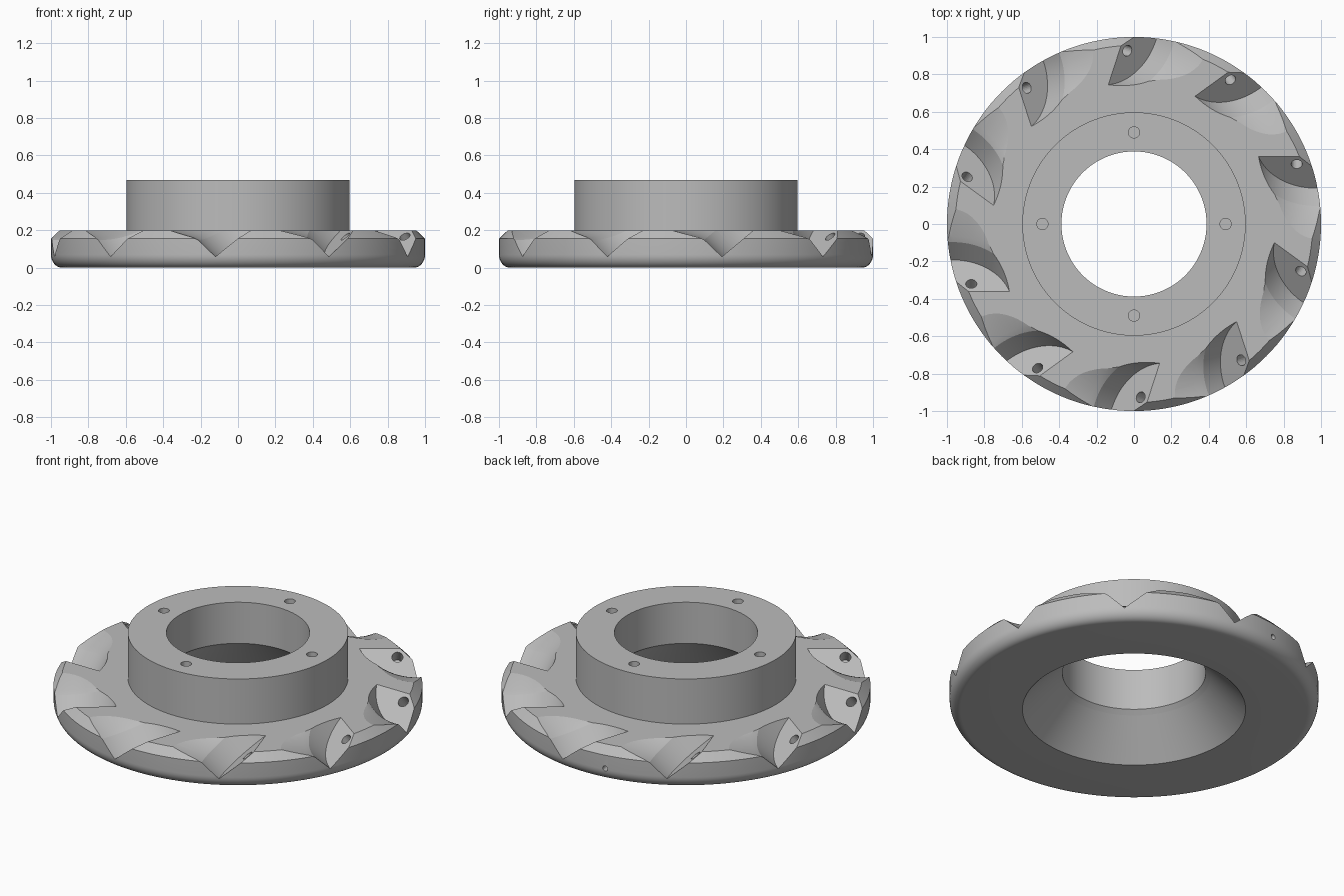
import bpy, bmesh, math
from mathutils import Matrix, Vector

cube = bpy.data.objects.get("Cube")
if cube:
    bpy.data.objects.remove(cube, do_unlink=True)

steel = bpy.data.materials.new("grey steel")
steel.use_nodes = True
GREY = (0.5, 0.5, 0.5, 1)
steel.diffuse_color = GREY
steel.node_tree.nodes["Principled BSDF"].inputs["Base Color"].default_value = GREY


def lathe(name, profile, segments):
    """Revolve a closed (radius, height) loop; radius zero points become poles."""
    bm = bmesh.new()
    rings = []
    for r, z in profile:
        if r == 0:
            rings.append([bm.verts.new((0, 0, z))] * segments)
        else:
            rings.append([bm.verts.new((r * math.cos(a), r * math.sin(a), z))
                          for a in (math.tau * i / segments for i in range(segments))])
    for k, ring in enumerate(rings):
        after = rings[(k + 1) % len(rings)]
        for i in range(segments):
            j = (i + 1) % segments
            corners = list(dict.fromkeys((ring[i], ring[j], after[j], after[i])))
            if len(corners) > 2:
                bm.faces.new(corners)
    bmesh.ops.recalc_face_normals(bm, faces=bm.faces)
    mesh = bpy.data.meshes.new(name)
    bm.to_mesh(mesh)
    bm.free()
    mesh.materials.append(steel)
    obj = bpy.data.objects.new(name, mesh)
    bpy.context.collection.objects.link(obj)
    return obj


def rod(name, radius, low, high):
    return lathe(name, [(0, low), (radius, low), (radius, high), (0, high)], 24)


def finish(body, cutters):
    """Cut, then shade smooth with sharp edges kept."""
    bpy.context.view_layer.objects.active = body
    for cutter in cutters:
        cutter.hide_render = True
        mod = body.modifiers.new("cut", 'BOOLEAN')
        mod.operation, mod.solver, mod.object = 'DIFFERENCE', 'EXACT', cutter
        bpy.ops.object.modifier_apply(modifier=mod.name)
    for cutter in cutters:
        bpy.data.objects.remove(cutter, do_unlink=True)
    bpy.ops.object.select_all(action='DESELECT')
    body.select_set(True)
    bpy.ops.object.shade_smooth_by_angle(angle=math.radians(13))


# Flange with rounded lower rim, chamfered upper rim and conical opening
rounded = [(0.94 + 0.06 * math.sin(t), 0.07 - 0.07 * math.cos(t))
           for t in (math.pi / 2 * i / 10 for i in range(11))]
flange = lathe("flange", [(0.605, 0), *rounded, (1, 0.155), (0.955, 0.2), (0.413, 0.2)], 144)

# Ten tilted pockets, each with a flat seat and a screw hole
tilt = Matrix.Rotation(math.radians(40), 4, 'X')
pocket_profile = [(0, 0), (0.32, 0), (0.335, 0.13), (0.35, 0.16),
                  (0.431, 0.275), (0.515, 0.39), (0, 0.39)]
cutters = []
for i in range(10):
    turn = Matrix.Rotation(math.tau * i / 10, 4, 'Z')
    pocket = lathe("pocket_cutter", pocket_profile, 96)
    pocket.matrix_world = turn @ Matrix.Translation((0.97, 0.437, 0.264)) @ tilt
    screw = rod("screw_cutter", 0.03, -0.1, 0.05)
    screw.matrix_world = turn @ Matrix.Translation((0.87, 0.32, 0.166)) @ tilt
    cutters += [pocket, screw]

# Small radial hole in the rim
rim_hole = rod("rim_cutter", 0.015, 0.95, 1.05)
axis = Vector((math.cos(math.radians(99)), math.sin(math.radians(99)), 0))
rim_hole.matrix_world = Matrix.Translation((0, 0, 0.075)) @ axis.to_track_quat('Z', 'Y').to_matrix().to_4x4()
cutters.append(rim_hole)
bpy.context.view_layer.update()
finish(flange, cutters)

# Collar with four bolt holes
collar = lathe("collar", [(0.413, 0.2), (0.388, 0.224), (0.388, 0.47), (0.597, 0.47), (0.597, 0.2)], 144)
holes = []
for i in range(4):
    hole = rod("bolt_cutter", 0.03, 0.37, 0.55)
    hole.location = Matrix.Rotation(math.pi / 2 * i, 3, 'Z') @ Vector((0.49, 0, 0))
    holes.append(hole)
bpy.context.view_layer.update()
finish(collar, holes)
